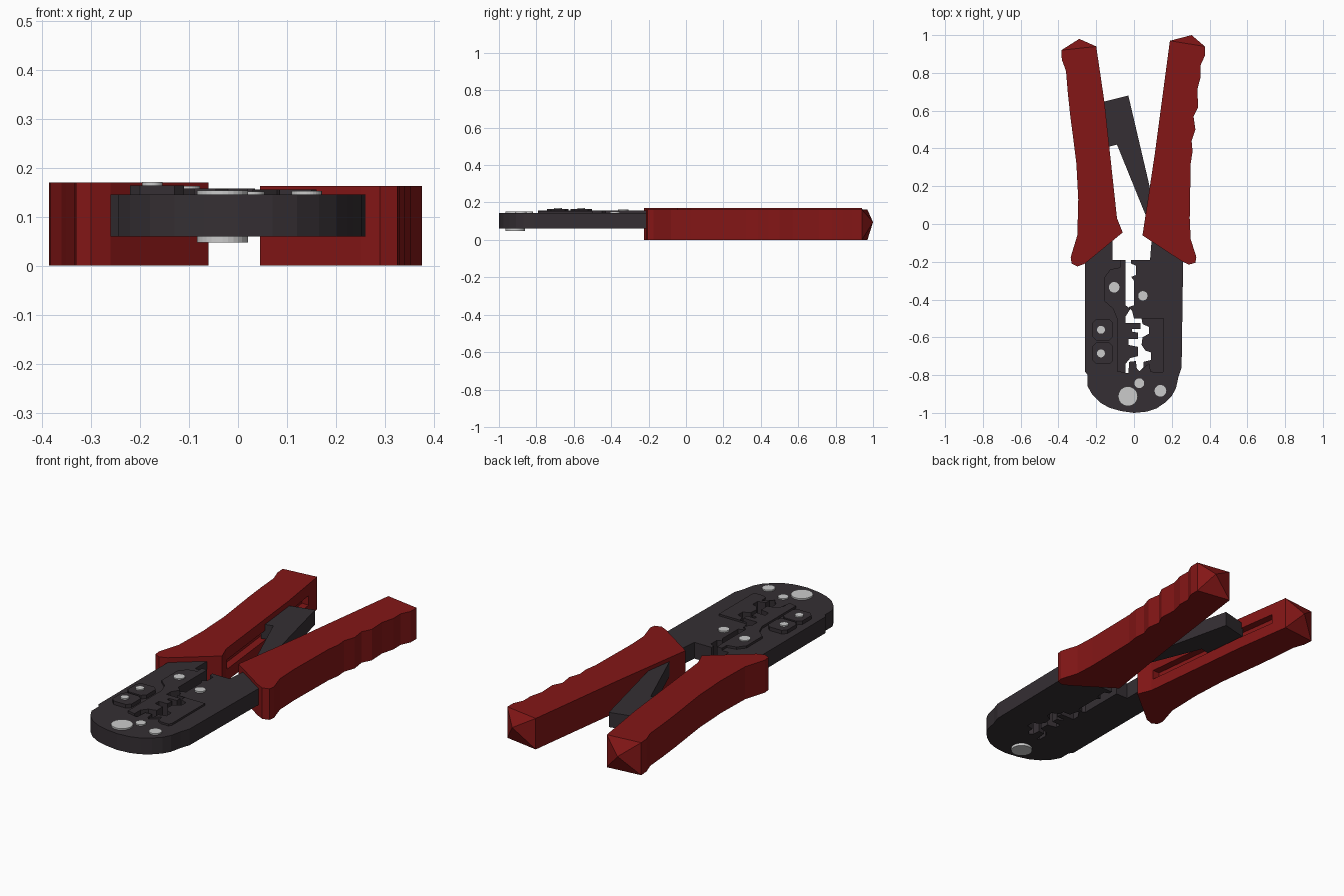
import bpy, bmesh
from mathutils import Vector

if "Cube" in bpy.data.objects:
    bpy.data.objects.remove(bpy.data.objects["Cube"])


def material(name, color):
    m = bpy.data.materials.new(name)
    m.diffuse_color = color
    m.use_nodes = True
    m.node_tree.nodes["Principled BSDF"].inputs["Base Color"].default_value = m.diffuse_color
    return m


RED = material("red_grip", (0.23, 0.008, 0.008, 1))
DARK = material("dark_steel", (0.035, 0.028, 0.033, 1))


def finish(name, bm, mat):
    bmesh.ops.recalc_face_normals(bm, faces=bm.faces)
    me = bpy.data.meshes.new(name)
    bm.to_mesh(me)
    bm.free()
    ob = bpy.data.objects.new(name, me)
    bpy.context.collection.objects.link(ob)
    if mat:
        me.materials.append(mat)
    return ob


def plate(name, pts, z0, z1, mat, cap_edge=None, apex=None):
    """Extrude an outline; optionally close one side with a pyramid."""
    bm = bmesh.new()
    lo = [bm.verts.new((x, y, z0)) for x, y in pts]
    hi = [bm.verts.new((x, y, z1)) for x, y in pts]
    bm.faces.new(lo[::-1])
    bm.faces.new(hi)
    n = len(pts)
    for i in range(n):
        j = (i + 1) % n
        quad = [lo[i], lo[j], hi[j], hi[i]]
        if i == cap_edge:
            tip = bm.verts.new(apex)
            for k in range(4):
                bm.faces.new((quad[k], quad[(k + 1) % 4], tip))
        else:
            bm.faces.new(quad)
    return finish(name, bm, mat)


def pin(name, x, y, r, z0, z1):
    bm = bmesh.new()
    bmesh.ops.create_cone(bm, cap_ends=True, segments=28, radius1=r, radius2=r, depth=z1 - z0)
    bmesh.ops.translate(bm, verts=bm.verts, vec=Vector((x, y, (z0 + z1) / 2)))
    return finish(name, bm, None)


# Left grip: last edge (top inner to top outer) gets the pyramid end
left_pts = [(-.385, .92), (-.382, .87), (-.36, .81), (-.35, .69), (-.337, .57), (-.32, .44),
            (-.305, .32), (-.295, .13), (-.30, -.06), (-.335, -.175), (-.33, -.21), (-.30, -.225),
            (-.26, -.21), (-.06, -.045), (-.09, .03), (-.13, .4), (-.155, .635), (-.20, .94)]
left = plate("left_grip", left_pts, 0, .17, RED, len(left_pts) - 1, (-.29, .98, .095))

# Slot along the inner side of the left grip
slot_pts = [(-.13, .04), (-.17, .4), (-.195, .635), (-.225, .85),
            (-.10, .85), (-.09, .635), (-.06, .4), (-.03, .04)]
slot = plate("slot_cutter", slot_pts, .06, .11, None)
slot.hide_render = True
slot.hide_viewport = True
cut = left.modifiers.new("slot", 'BOOLEAN')
cut.operation = 'DIFFERENCE'
cut.object = slot
cut.solver = 'EXACT'

# Right grip with finger ripples
right_pts = [(.375, .94), (.375, .89), (.352, .84), (.353, .78), (.335, .71), (.34, .62),
             (.315, .57), (.325, .5), (.305, .44), (.31, .385), (.30, .32), (.295, .03),
             (.30, -.08), (.33, -.175), (.325, -.205), (.29, -.215), (.25, -.195),
             (.045, -.06), (.06, .04), (.11, .37), (.15, .67), (.19, .97)]
plate("right_grip", right_pts, 0, .162, RED, len(right_pts) - 1, (.305, 1.0, .095))

# Ratchet lever between the grips
plate("ratchet_lever", [(-.17, .645), (-.03, .68), (.08, .21), (.11, .03), (.07, .03),
                        (.05, .075), (-.09, .42), (-.15, .405)], .065, .142, DARK)

# Steel body: rounded head outline and the toothed gap between the jaws
outer = [(-.26, 0), (-.26, -.78), (-.245, -.8), (-.245, -.86), (-.22, -.905), (-.18, -.945),
         (-.13, -.973), (-.07, -.99), (0, -1), (.07, -.993), (.12, -.976), (.165, -.945),
         (.2, -.91), (.222, -.87), (.235, -.81), (.252, -.76), (.26, -.2), (.26, 0)]
right_gap = [(.1, 0), (.085, -.19), (-.015, -.19), (-.015, -.21), (.01, -.22), (.01, -.27),
             (-.015, -.28), (0, -.3), (0, -.43), (-.03, -.44), (-.01, -.46)]
right_teeth = [(0, -.5), (.04, -.5), (.045, -.53), (.08, -.545), (.08, -.58), (.045, -.6),
               (.04, -.64), (.06, -.67), (.09, -.68), (.09, -.72), (.05, -.73), (.05, -.76),
               (.03, -.78)]
left_teeth = [(.015, -.765), (.01, -.725), (-.025, -.73), (-.03, -.79), (-.045, -.79),
              (-.045, -.74), (-.02, -.71), (.02, -.7), (.02, -.65), (-.03, -.64), (-.03, -.61),
              (.02, -.61), (.02, -.575), (-.01, -.57), (-.01, -.555), (.035, -.555),
              (.035, -.525), (-.045, -.525), (-.045, -.49), (-.02, -.45), (-.045, -.43),
              (-.045, -.19)]
plate("steel_body", outer + right_gap + right_teeth + left_teeth + [(-.115, -.19), (-.115, 0)],
      .06, .145, DARK)

# Raised die plates that follow the gap
plate("right_die", right_teeth + [(.08, -.74), (.085, -.78), (.11, -.79), (.15, -.79),
                                  (.16, -.775), (.16, -.5)], .14, .155, DARK)
plate("left_die", left_teeth[4:] + [(-.075, -.19), (-.075, -.23), (-.125, -.24), (-.155, -.28),
                                    (-.155, -.41), (-.11, -.45), (-.09, -.5), (-.09, -.78)],
      .14, .157, DARK)

# Two chamfered clamp pads with their screws
for i, y in enumerate((-.56, -.685)):
    c, w, h = .02, .055, .057
    pts = [(-w + c, -h), (w - c, -h), (w, -h + c), (w, h - c),
           (w - c, h), (-w + c, h), (-w, h - c), (-w, -h + c)]
    plate(f"clamp_pad_{i + 1}", [(px - .165, py + y) for px, py in pts], .14, .164, DARK)
    pin(f"clamp_screw_{i + 1}", -.175, y, .021, .15, .171)

# Pivots and rivets
pin("main_pivot", -.032, -.912, .052, .047, .153)
pin("small_rivet", .028, -.843, .026, .13, .151)
pin("side_rivet", .14, -.883, .031, .13, .152)
pin("left_jaw_rivet", -.105, -.335, .028, .13, .163)
pin("right_jaw_rivet", .047, -.38, .027, .13, .153)
